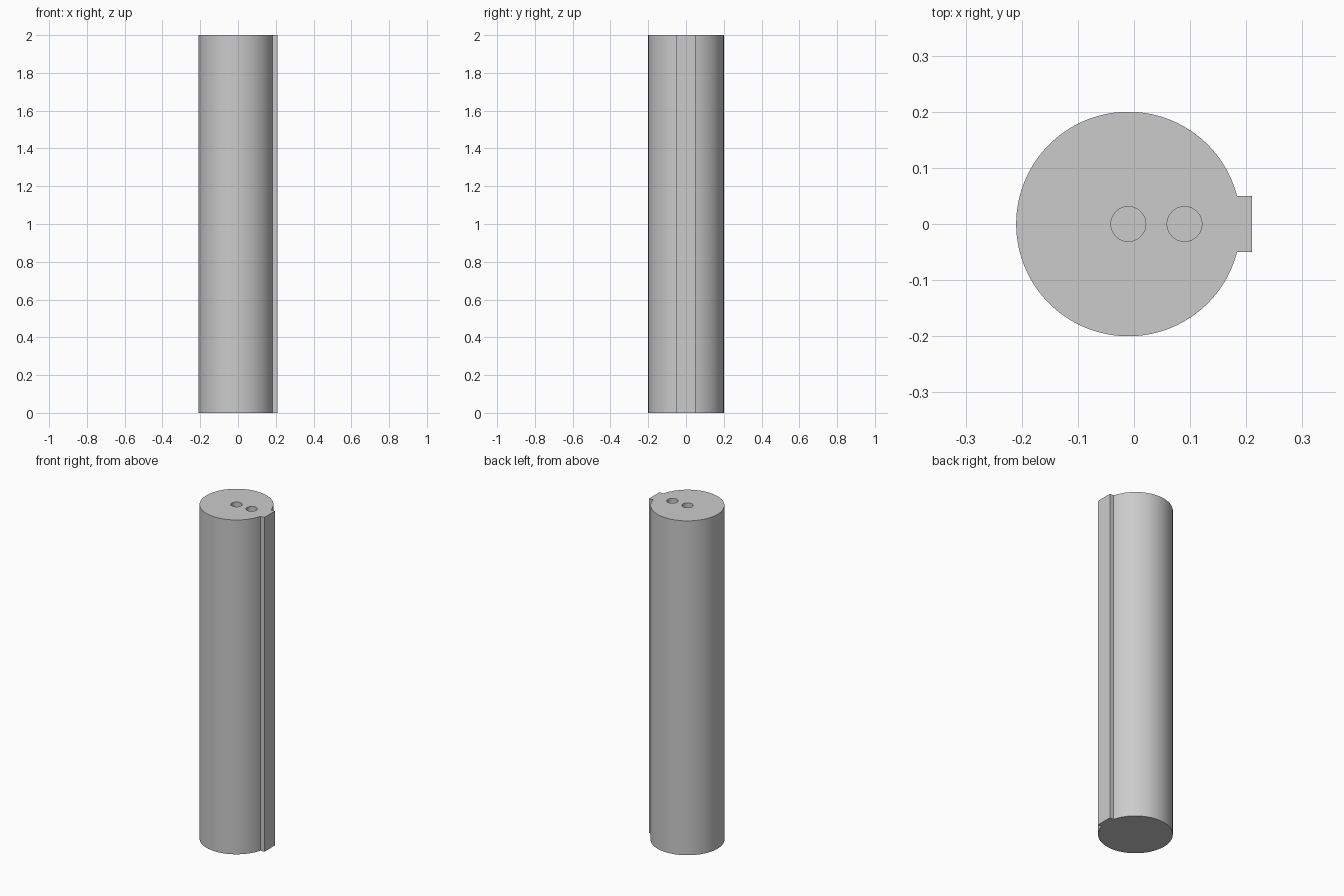
import bpy
import bmesh
from math import asin, cos, sin, pi, radians

cube = bpy.data.objects.get("Cube")
if cube:
    bpy.data.objects.remove(cube, do_unlink=True)

HEIGHT = 2.0
RADIUS = 0.2
AXIS_X = -0.01
KEY_HALF = 0.05
KEY_X = 0.21
HOLE_RADIUS = 0.031
HOLE_DEPTH = 0.2

grey = bpy.data.materials.new("plain grey")
grey.use_nodes = True
grey.diffuse_color = (0.6, 0.6, 0.6, 1)
grey.node_tree.nodes["Principled BSDF"].inputs["Base Color"].default_value = grey.diffuse_color


def prism(name, outline, z0, z1):
    """Extrude a flat outline from z0 up to z1."""
    bm = bmesh.new()
    base = bm.faces.new([bm.verts.new((x, y, z0)) for x, y in outline])
    top = bmesh.ops.extrude_face_region(bm, geom=[base])["geom"]
    verts = [v for v in top if isinstance(v, bmesh.types.BMVert)]
    bmesh.ops.translate(bm, verts=verts, vec=(0, 0, z1 - z0))
    bmesh.ops.recalc_face_normals(bm, faces=bm.faces)
    mesh = bpy.data.meshes.new(name)
    bm.to_mesh(mesh)
    bm.free()
    mesh.materials.append(grey)
    obj = bpy.data.objects.new(name, mesh)
    bpy.context.collection.objects.link(obj)
    return obj


def arc(cx, radius, start, end, steps):
    return [(cx + radius * cos(start + (end - start) * i / steps),
             radius * sin(start + (end - start) * i / steps))
            for i in range(steps + 1)]


# Round shaft with a full-length square key along its left side
gap = asin(KEY_HALF / RADIUS)
outline = arc(AXIS_X, RADIUS, gap, 2 * pi - gap, 120)
outline += [(KEY_X, -KEY_HALF), (KEY_X, KEY_HALF)]
shaft = prism("keyed_shaft", outline, 0, HEIGHT)

bpy.ops.object.select_all(action="DESELECT")
shaft.select_set(True)
bpy.context.view_layer.objects.active = shaft

# Two blind holes in the top: one on the axis, one toward the key
for name, x in (("centre_hole", AXIS_X), ("offset_hole", AXIS_X + 0.1)):
    ring = arc(x, HOLE_RADIUS, 0, 2 * pi, 48)[:-1]
    cutter = prism(name, ring, HEIGHT - HOLE_DEPTH, HEIGHT + 0.1)
    cutter.hide_render = True
    cut = shaft.modifiers.new(name, "BOOLEAN")
    cut.operation = "DIFFERENCE"
    cut.solver = "EXACT"
    cut.object = cutter
    bpy.ops.object.modifier_apply(modifier=cut.name)
    bpy.data.objects.remove(cutter, do_unlink=True)

bpy.ops.object.shade_smooth_by_angle(angle=radians(30))
